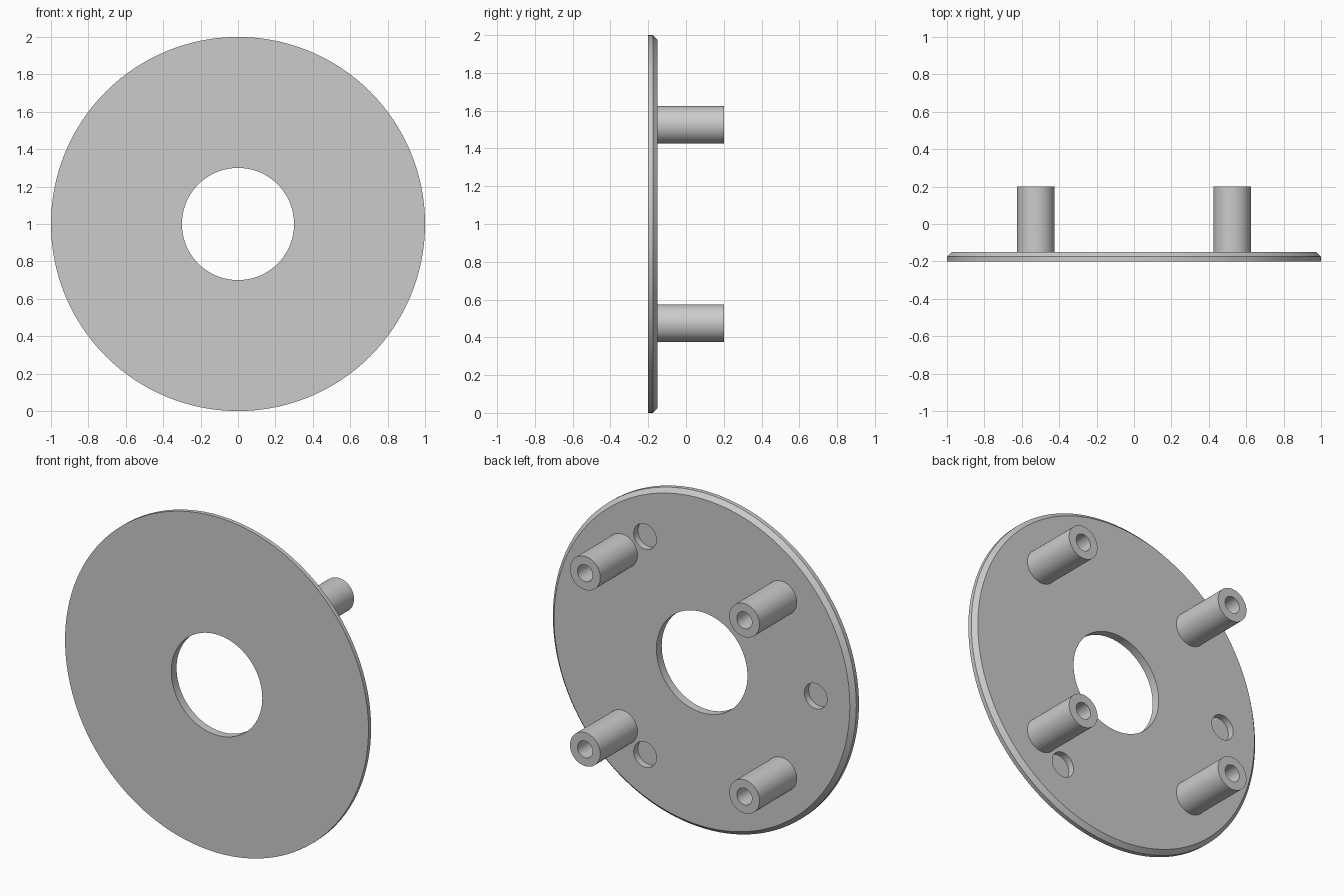
import bpy
import bmesh
from math import radians, sin, cos, tau

cube = bpy.data.objects.get("Cube")
if cube:
    bpy.data.objects.remove(cube, do_unlink=True)

# Main dimensions
CENTRE_Z = 1.0
FRONT, BACK, TIP = -0.2, -0.15, 0.2
CHAMFER = 0.025

grey = bpy.data.materials.new("light grey")
grey.use_nodes = True
grey.diffuse_color = (0.6, 0.6, 0.6, 1)
grey.node_tree.nodes["Principled BSDF"].inputs["Base Color"].default_value = (0.6, 0.6, 0.6, 1)


def lathe(name, profile, x, z, steps):
    """Revolve a closed (radius, y) profile around an axis parallel to y."""
    bm = bmesh.new()
    rings = []
    for i in range(steps):
        a = tau * i / steps
        rings.append([bm.verts.new((r * cos(a), y, r * sin(a))) for r, y in profile])
    count = len(profile)
    for i in range(steps):
        here, there = rings[i], rings[(i + 1) % steps]
        for j in range(count):
            k = (j + 1) % count
            bm.faces.new((here[j], here[k], there[k], there[j]))
    bmesh.ops.recalc_face_normals(bm, faces=bm.faces)
    mesh = bpy.data.meshes.new(name)
    bm.to_mesh(mesh)
    bm.free()
    mesh.materials.append(grey)
    obj = bpy.data.objects.new(name, mesh)
    obj.location = (x, 0, z)
    bpy.context.collection.objects.link(obj)
    return obj


def activate(obj):
    bpy.ops.object.select_all(action="DESELECT")
    obj.select_set(True)
    bpy.context.view_layer.objects.active = obj


def smooth(obj):
    activate(obj)
    bpy.ops.object.shade_smooth_by_angle(angle=radians(30))


# Disc with a centre opening and a chamfered back rim
plate = lathe("plate", [(0.3, FRONT), (1, FRONT), (1, BACK - CHAMFER),
                        (1 - CHAMFER, BACK), (0.3, BACK)], 0, CENTRE_Z, 128)

# Three blind round pockets in the back face
for angle in (60, 180, 300):
    a = radians(angle)
    bpy.ops.mesh.primitive_cylinder_add(
        vertices=48, radius=0.075, depth=0.08, rotation=(radians(90), 0, 0),
        location=(0.75 * cos(a), BACK, CENTRE_Z + 0.75 * sin(a)))
    cutter = bpy.context.object
    cutter.hide_render = True
    activate(plate)
    cut = plate.modifiers.new("pocket", "BOOLEAN")
    cut.operation = "DIFFERENCE"
    cut.solver = "EXACT"
    cut.object = cutter
    bpy.ops.object.modifier_apply(modifier=cut.name)
    bpy.data.objects.remove(cutter, do_unlink=True)
smooth(plate)

# Four hollow standoffs on the back
for side, x in (("left", 0.525), ("right", -0.525)):
    for level, dz in (("upper", 0.525), ("lower", -0.525)):
        post = lathe(f"{level}_{side}_standoff",
                     [(0.05, BACK - 0.01), (0.1, BACK - 0.01), (0.1, TIP), (0.05, TIP)],
                     x, CENTRE_Z + dz, 48)
        smooth(post)
